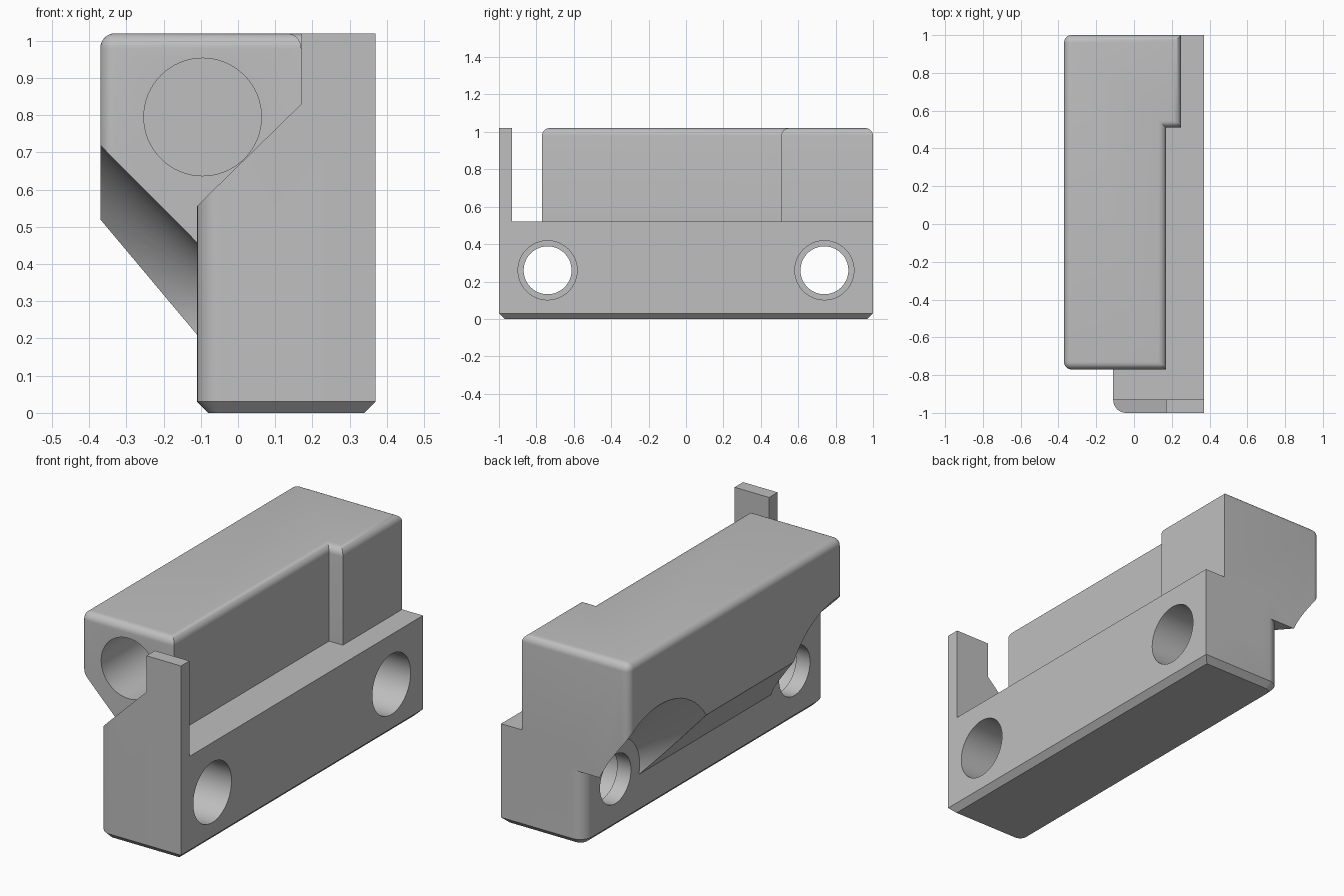
import bpy, bmesh, math
from mathutils import Matrix, Vector

cube = bpy.data.objects.get("Cube")
if cube:
    bpy.data.objects.remove(cube, do_unlink=True)

gray = bpy.data.materials.new("plain gray")
gray.use_nodes = True
gray.diffuse_color = (0.52, 0.52, 0.52, 1)
gray.node_tree.nodes["Principled BSDF"].inputs["Base Color"].default_value = gray.diffuse_color


def finish(bm, name):
    bmesh.ops.recalc_face_normals(bm, faces=bm.faces)
    mesh = bpy.data.meshes.new(name)
    bm.to_mesh(mesh)
    bm.free()
    mesh.materials.append(gray)
    ob = bpy.data.objects.new(name, mesh)
    bpy.context.collection.objects.link(ob)
    return ob


def prism(points, start, depth):
    """Extrude a closed 3D outline along a vector."""
    bm = bmesh.new()
    face = bm.faces.new([bm.verts.new(Vector(p) + Vector(start)) for p in points])
    ext = bmesh.ops.extrude_face_region(bm, geom=[face])
    moved = [v for v in ext["geom"] if isinstance(v, bmesh.types.BMVert)]
    bmesh.ops.translate(bm, vec=depth, verts=moved)
    bmesh.ops.recalc_face_normals(bm, faces=bm.faces)
    return bm


def plan(points, z0, z1):
    return prism([(x, y, 0) for x, y in points], (0, 0, z0), (0, 0, z1 - z0))


def side(points, y0, y1):
    return prism([(x, 0, z) for x, z in points], (0, y0, 0), (0, y1 - y0, 0))


def rect(x0, x1, y0, y1):
    return [(x0, y0), (x1, y0), (x1, y1), (x0, y1)]


def bevel(bm, test, width, segments):
    edges = [e for e in bm.edges if test(e.verts[0].co, e.verts[1].co)]
    bmesh.ops.bevel(bm, geom=edges, offset=width, segments=segments,
                    profile=0.5, affect='EDGES', clamp_overlap=True)


def cylinder(axis, start, end, r0, r1, center):
    """Cone or cylinder along X or Y; center is the other two coordinates."""
    bm = bmesh.new()
    bmesh.ops.create_cone(bm, cap_ends=True, segments=64, radius1=r0, radius2=r1, depth=end - start)
    mid = (start + end) / 2
    if axis == 'X':
        turn, place = Matrix.Rotation(math.pi / 2, 4, 'Y'), (mid, *center)
    else:
        turn, place = Matrix.Rotation(-math.pi / 2, 4, 'X'), (center[0], mid, center[1])
    bmesh.ops.transform(bm, matrix=Matrix.Translation(place) @ turn, verts=bm.verts)
    return bm


def combine(ob, bm, operation='DIFFERENCE'):
    tool = finish(bm, "cutter") if isinstance(bm, bmesh.types.BMesh) else bm
    tool.hide_render = True
    mod = ob.modifiers.new("cut", 'BOOLEAN')
    mod.object, mod.operation, mod.solver = tool, operation, 'EXACT'
    bpy.context.view_layer.objects.active = ob
    bpy.ops.object.modifier_apply(modifier=mod.name)
    bpy.data.objects.remove(tool, do_unlink=True)


TOP, R, HOLE_Z = 1.02, 0.068, 0.26

# Rounded upper housing with a wider rear step
bm = plan([(-.37, -.77), (.17, -.77), (.17, .51), (.25, .51), (.25, 1), (-.37, 1)], .2, TOP)


def housing_edge(a, b):
    top = min(a.z, b.z) > TOP - .01
    upright = abs(a.z - b.z) > .1
    return top or (upright and a.x < -.3)


bevel(bm, housing_edge, R, 8)
housing = finish(bm, "housing")

# Sloped underside, screw-head clearances and rear relief
combine(housing, side([(-.5, .675), (-.37, .52), (-.11, .21), (-.11, .1), (-.5, .1)], -1.2, 1.2))
for y in (-.74, .74):
    combine(housing, cylinder('X', -.5, -.1, .59, .19, (y, HOLE_Z)))
combine(housing, plan(rect(-.5, 0, .8, 1.2), .1, .39))

# Mounting base, cut down to leave an upright front tab
bm = plan(rect(-.11, .37, -1, 1), 0, TOP)
bevel(bm, lambda a, b: abs(a.z - b.z) > .1 and a.x < 0, R, 8)
bevel(bm, lambda a, b: max(a.z, b.z) < .001, .03, 1)
base = finish(bm, "mounting_base")
combine(base, plan(rect(-.5, .6, -.93, 1.2), .52, 1.3))
combine(base, side([(-.3, .37), (.17, .83), (.17, 1.3), (-.3, 1.3)], -1.2, -.8))

# Merge into one solid, then drill the bore and stepped screw holes
combine(base, housing, 'UNION')
base.name = "mounting_block"
combine(base, cylinder('Y', -.9, .85, .158, .158, (-.095, .795)))
for y in (-.74, .74):
    combine(base, cylinder('X', -.6, .6, .128, .128, (y, HOLE_Z)))
    combine(base, cylinder('X', -.03, .6, .158, .158, (y, HOLE_Z)))

bpy.ops.object.select_all(action='DESELECT')
base.select_set(True)
bpy.context.view_layer.objects.active = base
bpy.ops.object.shade_smooth_by_angle(angle=math.radians(30))
